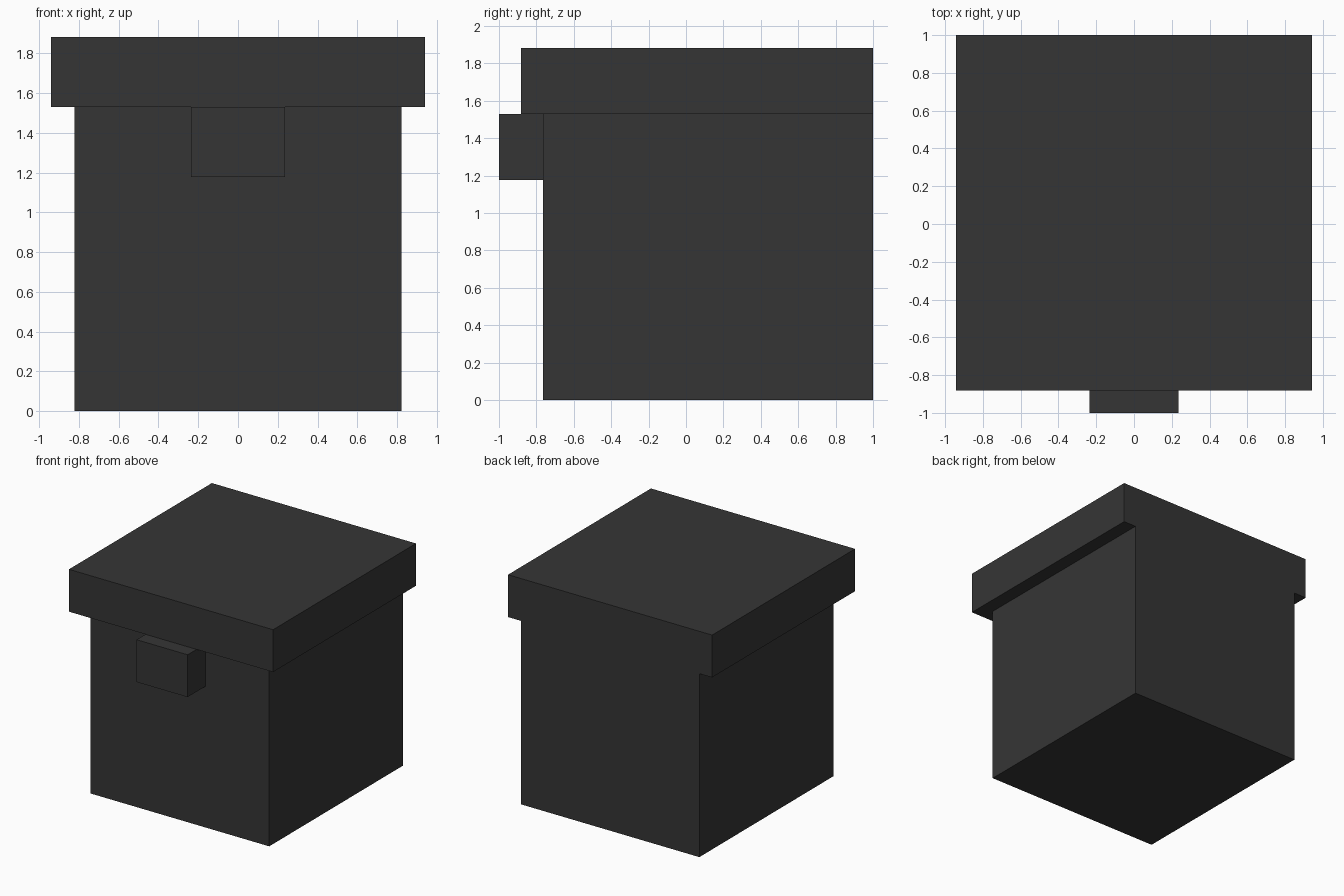
import bpy
import bmesh
from mathutils import Vector

default_cube = bpy.data.objects.get("Cube")
if default_cube:
    bpy.data.objects.remove(default_cube, do_unlink=True)

# All parts sit on a modular grid, 17 units deep
UNIT = 2 / 17

charcoal = bpy.data.materials.new("charcoal")
charcoal.use_nodes = True
color = (0.036, 0.036, 0.036, 1)
charcoal.diffuse_color = color
charcoal.node_tree.nodes["Principled BSDF"].inputs["Base Color"].default_value = color


def box(name, width, front, back, bottom, top):
    """Box centred on x; front and back are measured from the front edge."""
    bm = bmesh.new()
    bmesh.ops.create_cube(bm, size=UNIT)
    bmesh.ops.scale(bm, vec=Vector((width, back - front, top - bottom)), verts=bm.verts)
    mesh = bpy.data.meshes.new(name)
    bm.to_mesh(mesh)
    bm.free()
    mesh.materials.append(charcoal)
    obj = bpy.data.objects.new(name, mesh)
    obj.location = (0, (front + back) / 2 * UNIT - 1, (bottom + top) / 2 * UNIT)
    bpy.context.collection.objects.link(obj)
    return obj


# Main container, flush with the lid at the back
box("body", width=14, front=2, back=17, bottom=0, top=13)
# Overhanging lid
box("lid", width=16, front=1, back=17, bottom=13, top=16)
# Latch block on the front
box("latch", width=4, front=0, back=2, bottom=10, top=13)
